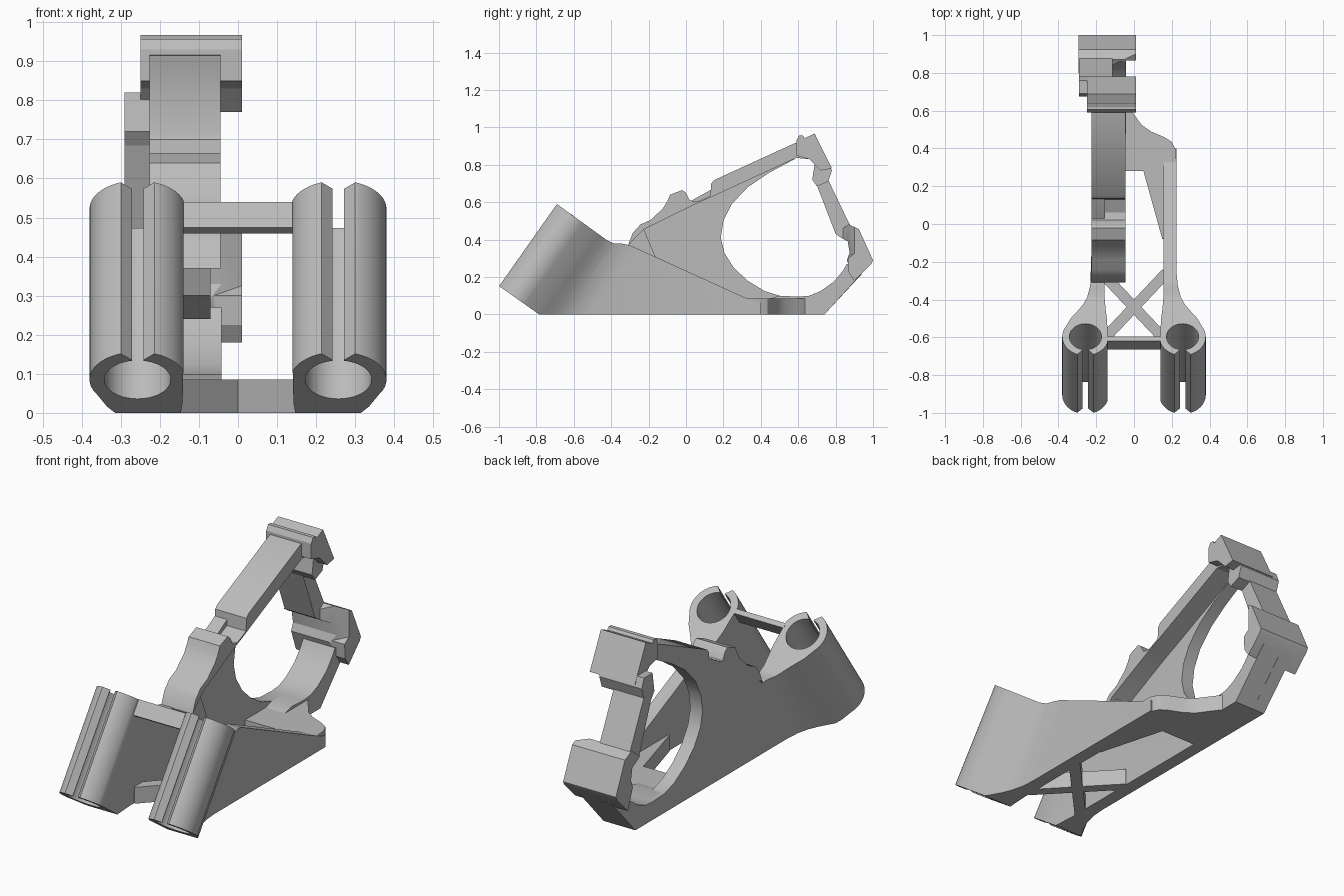
import bpy, bmesh
from math import sin, cos, pi, asin, radians
from mathutils import Vector

if "Cube" in bpy.data.objects:
    bpy.data.objects.remove(bpy.data.objects["Cube"])

grey = bpy.data.materials.new("plain_grey")
grey.use_nodes = True
grey.diffuse_color = (0.5, 0.5, 0.5, 1)
grey.node_tree.nodes["Principled BSDF"].inputs["Base Color"].default_value = (0.5, 0.5, 0.5, 1)

# Tube frame: U runs along the tubes, V runs from their front to their back
U = Vector((0, 0.576, 0.817))
V = Vector((0, 0.817, -0.576))
TOP = Vector((0, -0.69, 0.59))


def side(p, d):
    return Vector((d, p[0], p[1]))


def plan(p, d):
    return Vector((p[0], p[1], d))


def along_tube(p, d):
    return TOP + Vector((p[0], 0, 0)) + V * p[1] + U * d


def prism(name, pts, place, low, high):
    """Extrude a flat outline between two depths."""
    bm = bmesh.new()
    a = [bm.verts.new(place(p, low)) for p in pts]
    b = [bm.verts.new(place(p, high)) for p in pts]
    n = len(pts)
    bm.faces.new(a)
    bm.faces.new(b)
    for i in range(n):
        j = (i + 1) % n
        bm.faces.new((a[i], a[j], b[j], b[i]))
    bmesh.ops.recalc_face_normals(bm, faces=bm.faces)
    bmesh.ops.triangulate(bm, faces=[f for f in bm.faces if len(f.verts) > 4])
    mesh = bpy.data.meshes.new(name)
    bm.to_mesh(mesh)
    bm.free()
    mesh.materials.append(grey)
    ob = bpy.data.objects.new(name, mesh)
    bpy.context.collection.objects.link(ob)
    return ob


def smooth(ob):
    bpy.ops.object.select_all(action='DESELECT')
    ob.select_set(True)
    bpy.context.view_layer.objects.active = ob
    bpy.ops.object.shade_smooth_by_angle(angle=radians(28))


def trim(ob, cutter):
    """Keep only what lies inside the cutter."""
    mod = ob.modifiers.new("trim", 'BOOLEAN')
    mod.operation = 'INTERSECT'
    mod.solver = 'EXACT'
    mod.object = cutter
    bpy.context.view_layer.objects.active = ob
    bpy.ops.object.modifier_apply(modifier=mod.name)
    bpy.data.objects.remove(cutter)


def arc(cx, cv, r, a0, a1, n):
    steps = [a0 + (a1 - a0) * i / n for i in range(n + 1)]
    return [(cx + r * sin(t), cv - r * cos(t)) for t in steps]


# Cross-section of a split clamp tube that flares into a long side wall
CX, CV, R, BORE = 0.257, 0.115, 0.123, 0.085
lip, slot = 0.043, 0.0145
a_lip, a_slot = asin(lip / R), asin(slot / BORE)
section = arc(CX, CV, R, a_lip, 0.68 * pi, 20)
section += [(0.335, 0.235), (0.3, 0.282), (0.27, 0.325), (0.247, 0.37),
            (0.232, 0.42), (0.226, 0.48), (0.226, 1.7), (0.155, 1.7),
            (0.155, 0.36), (0.15, 0.29), (0.142, 0.22)]
section += arc(CX, CV, R, 1.6 * pi, 2 * pi - a_lip, 12)
section += [(CX - slot, 0.028)]
section += arc(CX, CV, BORE, 2 * pi - a_slot, a_slot, 40)
section += [(CX + slot, 0.028)]

# Side outlines (y, z)
clamp_top = [(-0.3, 0.37), (-0.34, 0.378), (-0.385, 0.38), (-0.42, 0.395),
             (-0.69, 0.59), (-1.0, 0.152), (-0.785, 0)]
ring_low = [(0.86, 0.27), (0.84, 0.235), (0.79, 0.175), (0.72, 0.125),
            (0.66, 0.1), (0.6, 0.095), (0.5, 0.1)]
ring_front = [(0.42, 0.125), (0.33, 0.18), (0.255, 0.25), (0.205, 0.33),
              (0.186, 0.41), (0.2, 0.5), (0.245, 0.59), (0.33, 0.68),
              (0.44, 0.755), (0.58, 0.83)]
outlines = {
    "left_arm": (1, [(0.4, 0), (0.4, 0.062), (0.36, 0.07)] + clamp_top),
    "right_plate": (-1, [(0.74, 0), (0.94, 0.215)] + ring_low + ring_front
                    + [(0.58, 0.88), (0.14, 0.67), (-0.22, 0.47)] + clamp_top),
}
for name, (sgn, outline) in outlines.items():
    ob = prism(name, [(sgn * x, v) for x, v in section], along_tube, -2.2, 1.2)
    trim(ob, prism("trim_outline", outline, side, -0.6, 0.6))
    smooth(ob)

# Top flange with its saddle bump and rounded front foot
flange = [(-0.31, 0.37), (-0.285, 0.435), (-0.245, 0.48), (-0.19, 0.505),
          (-0.125, 0.565), (-0.1, 0.605), (-0.085, 0.64), (-0.02, 0.665),
          (0.0, 0.65), (0.02, 0.61), (0.06, 0.603), (0.13, 0.635),
          (0.135, 0.7), (0.15, 0.718), (0.58, 0.915), (0.64, 0.92),
          (0.66, 0.83), (0.59, 0.837), (0.13, 0.625), (0.05, 0.59),
          (-0.225, 0.455)]
smooth(prism("top_flange", flange, side, -0.226, -0.045))
foot = [(-0.31, 0.37), (-0.285, 0.435), (-0.245, 0.47), (-0.225, 0.455),
        (-0.16, 0.3), (-0.18, 0.24), (-0.28, 0.3)]
smooth(prism("flange_foot", foot, side, -0.225, -0.07))

# Wide lower part of the ring
smooth(prism("ring_base", [(0.45, 0), (0.74, 0), (0.96, 0.24)] + ring_low
             + [(0.45, 0.085)], side, -0.226, -0.042))

# Rear blocks and the strut between them
upper = [(0.59, 0.85), (0.59, 0.93), (0.605, 0.957), (0.625, 0.957),
         (0.635, 0.943), (0.688, 0.967), (0.78, 0.78), (0.72, 0.77),
         (0.69, 0.8), (0.66, 0.83)]
smooth(prism("upper_block", upper, side, -0.25, 0.01))
clip = [(0.69, 0.82), (0.76, 0.82), (0.78, 0.77), (0.76, 0.71), (0.7, 0.685),
        (0.675, 0.72)]
smooth(prism("upper_block_lip", clip, side, -0.29, -0.045))
strut = [(0.7, 0.69), (0.76, 0.72), (0.885, 0.46), (0.86, 0.4), (0.8, 0.43)]
smooth(prism("rear_strut", strut, side, -0.29, -0.115))
lower = [(0.8, 0.43), (0.83, 0.41), (0.865, 0.39), (0.875, 0.33),
         (0.86, 0.29), (0.9, 0.18), (0.99, 0.27), (1.0, 0.29), (0.925, 0.455),
         (0.87, 0.482)]
block = prism("lower_block", lower, side, -0.295, 0.01)
trim(block, prism("trim_plan", [(-0.295, 0.7), (-0.115, 0.7), (-0.115, 0.84),
                                (0.01, 0.9), (0.01, 1.1), (-0.295, 1.1)],
                  plan, 0, 1))
smooth(block)
smooth(prism("lower_block_hook", [(0.865, 0.3), (0.92, 0.34), (0.95, 0.24),
                                  (0.9, 0.18), (0.87, 0.225)],
             side, -0.226, 0.01))

# Floor that sweeps from the left arm across to the plate
floor = [(0.226, 0.25), (0.222, 0.39), (0.2, 0.435), (0.16, 0.46),
         (0.09, 0.49), (0.04, 0.525), (0.0, 0.58), (-0.045, 0.64),
         (-0.17, 0.64), (-0.17, 0.28), (0.05, 0.28), (0.15, -0.08),
         (0.18, -0.08)]
smooth(prism("floor_sweep", floor, plan, 0, 0.085))

# Crossed floor brace and upper tie bar between the tubes
for sgn, name in ((1, "brace_a"), (-1, "brace_b")):
    bar = [(-0.19, -0.6), (-0.15, -0.64), (0.19, -0.28), (0.15, -0.24)]
    prism(name, [(sgn * x, y) for x, y in bar], plan, 0, 0.085)
tie = [(-0.145, 0.087), (0.145, 0.087), (0.145, 0.114), (-0.145, 0.114)]
prism("tie_bar", tie, along_tube, -0.08, 0)
